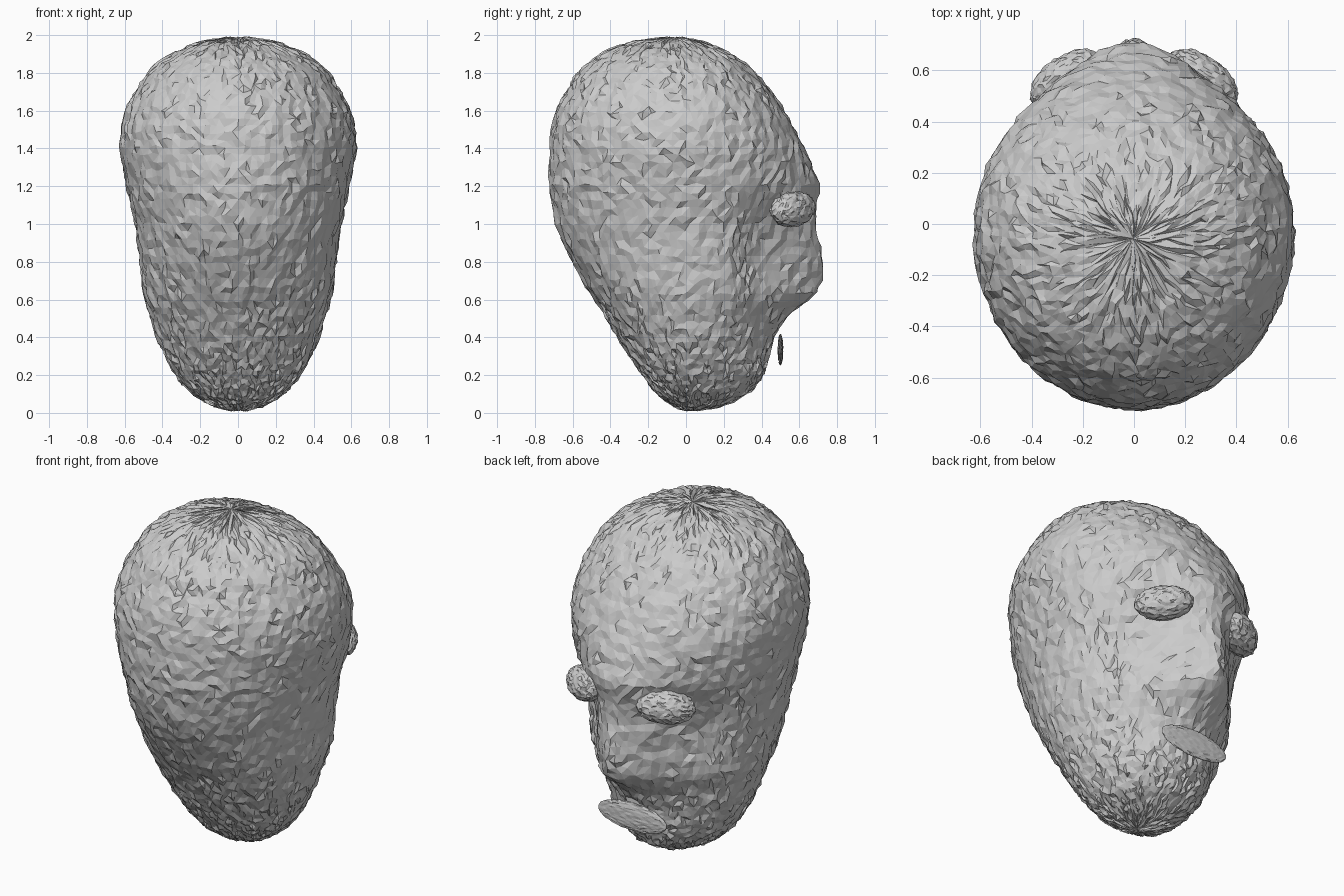
import bpy, bmesh, math, random
from mathutils import Vector, Matrix

random.seed(4)
cube = bpy.data.objects.get("Cube")
if cube:
    bpy.data.objects.remove(cube, do_unlink=True)

grey = bpy.data.materials.new("stone grey")
grey.use_nodes = True
tone = (0.6, 0.6, 0.6, 1)
grey.diffuse_color = tone
grey.node_tree.nodes["Principled BSDF"].inputs["Base Color"].default_value = tone


def finish(bm, name):
    """Turn a bmesh into a flat shaded object."""
    bmesh.ops.triangulate(bm, faces=bm.faces[:])
    bmesh.ops.recalc_face_normals(bm, faces=bm.faces[:])
    mesh = bpy.data.meshes.new(name)
    bm.to_mesh(mesh)
    bm.free()
    mesh.materials.append(grey)
    obj = bpy.data.objects.new(name, mesh)
    bpy.context.collection.objects.link(obj)
    return obj


def roughen(bm, amount):
    """Shift every vertex a little for a chipped surface."""
    for v in bm.verts:
        v.co += Vector([random.uniform(-amount, amount) for _ in range(3)])


# Head outline: height, back edge, face edge, half width
OUTLINE = [
    (0.01, 0.03, 0.03, 0),
    (0.03, -0.05, 0.16, 0.11),
    (0.1, -0.15, 0.33, 0.24),
    (0.2, -0.23, 0.41, 0.33),
    (0.4, -0.36, 0.46, 0.43),
    (0.5, -0.42, 0.52, 0.46),
    (0.6, -0.48, 0.65, 0.49),
    (0.64, -0.51, 0.69, 0.5),
    (0.8, -0.6, 0.7, 0.52),
    (0.9, -0.65, 0.69, 0.53),
    (1, -0.69, 0.68, 0.545),
    (1.2, -0.725, 0.71, 0.59),
    (1.4, -0.72, 0.63, 0.625),
    (1.5, -0.71, 0.575, 0.62),
    (1.6, -0.685, 0.52, 0.595),
    (1.8, -0.575, 0.37, 0.48),
    (1.9, -0.45, 0.24, 0.355),
    (1.96, -0.3, 0.1, 0.21),
    (1.99, -0.06, -0.06, 0),
]


def polar(z):
    return math.acos(max(-1, min(1, 1 - z)))


def outline_at(z):
    """Interpolate by polar angle so that the two ends stay round."""
    for low, high in zip(OUTLINE, OUTLINE[1:]):
        if z <= high[0]:
            t = (polar(z) - polar(low[0])) / (polar(high[0]) - polar(low[0]))
            return [a + (b - a) * t for a, b in zip(low, high)]
    return OUTLINE[-1]


def build_head(rings=68, segments=108):
    bm = bmesh.new()
    start, end = polar(OUTLINE[0][0]), polar(OUTLINE[-1][0])
    loops = []
    for r in range(1, rings):
        z = 1 - math.cos(start + (end - start) * r / rings)
        _, back, face, half = outline_at(z)
        mid = 0.03 - 0.045 * z
        # Hollow cheeks and eye sockets beside the face centre line
        hollow = 0.32 * math.exp(-((z - 0.82) / 0.37) ** 2)
        loop = []
        for s in range(segments):
            a = math.tau * s / segments
            x = half * math.sin(a)
            c = math.cos(a)
            if c > 0:
                y = mid + (face - mid) * c * (1 - hollow * math.sin(2 * a) ** 2)
                # Low nose bump on the face centre line
                y += 0.03 * math.exp(-(x / 0.07) ** 2 - ((z - 0.78) / 0.14) ** 2)
            else:
                y = mid + (mid - back) * c
            loop.append(bm.verts.new((x, y, z)))
        loops.append(loop)
    for lower, upper in zip(loops, loops[1:]):
        for s in range(segments):
            n = (s + 1) % segments
            bm.faces.new((lower[s], lower[n], upper[n], upper[s]))
    for station, loop in ((OUTLINE[0], loops[0]), (OUTLINE[-1], loops[-1])):
        tip = bm.verts.new((0, station[1], station[0]))
        for s in range(segments):
            bm.faces.new((tip, loop[s], loop[(s + 1) % segments]))
    roughen(bm, 0.009)
    return finish(bm, "head")


def ellipsoid(name, centre, radii, turn, rough):
    """Rough ellipsoid, turned and placed."""
    bm = bmesh.new()
    bmesh.ops.create_icosphere(bm, subdivisions=4, radius=1)
    bm.transform(Matrix.Diagonal((*radii, 1)))
    roughen(bm, rough)
    bm.transform(Matrix.Translation(centre) @ turn)
    return finish(bm, name)


build_head()

# Eyes lie along the curve of the face
for side, name in ((1, "left_eye"), (-1, "right_eye")):
    turn = Matrix.Rotation(math.radians(12), 4, "X") @ Matrix.Rotation(
        math.radians(-36 * side), 4, "Z")
    ellipsoid(name, (0.265 * side, 0.565, 1.08), (0.16, 0.09, 0.093), turn, 0.005)

# Thin mouth disc standing just off the chin
ellipsoid("mouth", (0, 0.5, 0.335), (0.225, 0.014, 0.083), Matrix.Identity(4), 0.002)
